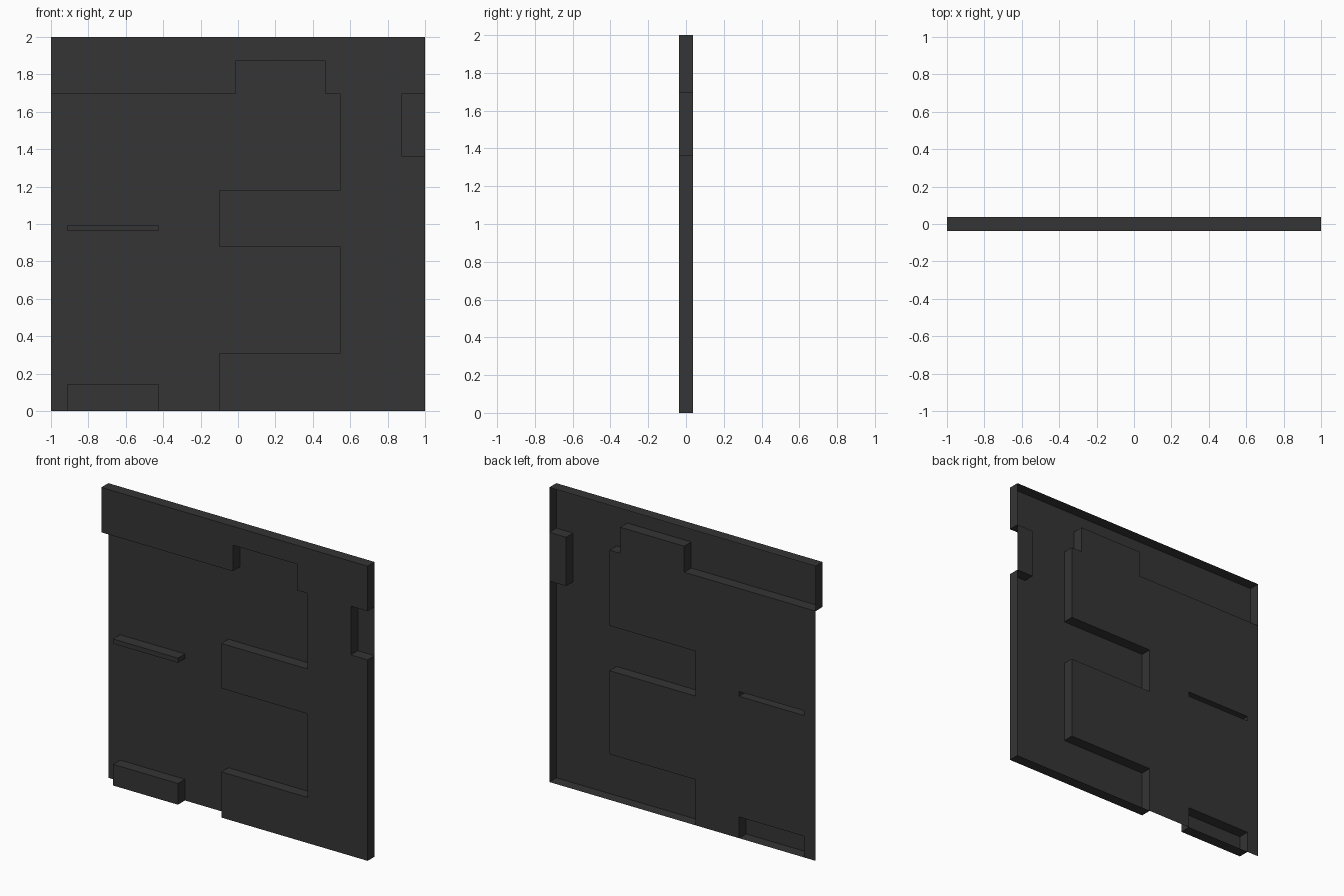
import bpy, bmesh

if "Cube" in bpy.data.objects:
    bpy.data.objects.remove(bpy.data.objects["Cube"])

H = 0.0375  # half depth of the pressed panel

# Rectangles are (x0, x1, z0, z1)
RECESSES = [(-1, 0.548, 0, 1.695), (-0.013, 0.468, 1.695, 1.872), (0.874, 1, 1.364, 1.695)]
RAISED = [(-0.099, 0.548, 0.877, 1.182), (-0.099, 0.548, 0, 0.31),
          (-0.912, -0.425, 0.963, 0.995), (-0.912, -0.425, 0, 0.144)]

rects = RECESSES + RAISED
xs = sorted({-1, 1} | {v for r in rects for v in r[:2]})
zs = sorted({0, 2} | {v for r in rects for v in r[2:]})


def is_raised(i, j):
    """Is this grid cell on the front level? Outside the panel counts as not raised."""
    if not (0 <= i < len(xs) - 1 and 0 <= j < len(zs) - 1):
        return False
    x, z = (xs[i] + xs[i + 1]) / 2, (zs[j] + zs[j + 1]) / 2

    def inside(r):
        return r[0] < x < r[1] and r[2] < z < r[3]
    return any(map(inside, RAISED)) or not any(map(inside, RECESSES))


bm = bmesh.new()


def face(*points):
    bm.faces.new([bm.verts.new(p) for p in points])


# Stepped open-backed sheet: two levels joined by straight walls
for i in range(len(xs) - 1):
    for j in range(len(zs) - 1):
        raised = is_raised(i, j)
        y = -H if raised else H
        corners = [(xs[i], zs[j]), (xs[i + 1], zs[j]),
                   (xs[i + 1], zs[j + 1]), (xs[i], zs[j + 1])]
        face(*[(x, y, z) for x, z in corners])
        if not raised:
            continue
        # Walls down to the back level, including the outer rim
        for k, (di, dj) in enumerate([(0, -1), (1, 0), (0, 1), (-1, 0)]):
            if not is_raised(i + di, j + dj):
                (ax, az), (bx, bz) = corners[k], corners[(k + 1) % 4]
                face((ax, -H, az), (ax, H, az), (bx, H, bz), (bx, -H, bz))

bmesh.ops.remove_doubles(bm, verts=bm.verts, dist=1e-5)

mesh = bpy.data.meshes.new("stepped_panel")
bm.to_mesh(mesh)
bm.free()
panel = bpy.data.objects.new("stepped_panel", mesh)
bpy.context.collection.objects.link(panel)

# Dark panel colour
mat = bpy.data.materials.new("dark_panel")
mat.diffuse_color = (0.035, 0.035, 0.035, 1)
mat.use_nodes = True
mat.node_tree.nodes["Principled BSDF"].inputs["Base Color"].default_value = mat.diffuse_color
mesh.materials.append(mat)
